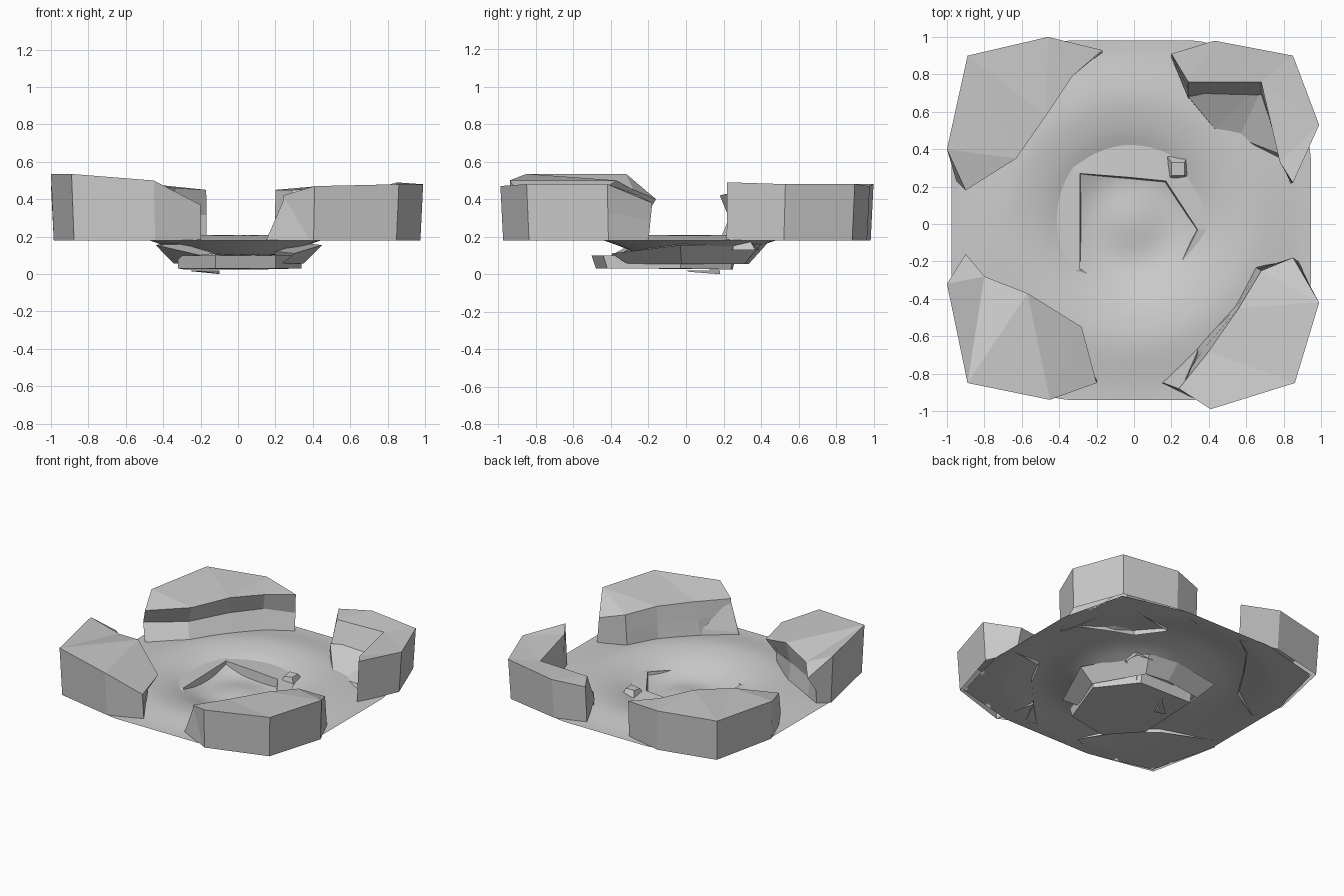
import bpy, bmesh, math
from mathutils import Vector


def finish(name, bm, smooth=False):
    bmesh.ops.recalc_face_normals(bm, faces=bm.faces)
    me = bpy.data.meshes.new(name)
    bm.to_mesh(me)
    bm.free()
    ob = bpy.data.objects.new(name, me)
    bpy.context.collection.objects.link(ob)
    for p in me.polygons:
        p.use_smooth = smooth
    return ob


def loft(name, rings, closed=True, cap_last=True):
    """Skin matching rings of points with flat faces, optionally capping the end."""
    bm = bmesh.new()
    vs = [[bm.verts.new(p) for p in r] for r in rings]
    n = len(rings[0])
    for a, b in zip(vs, vs[1:]):
        for i in range(n if closed else n - 1):
            j = (i + 1) % n
            bm.faces.new((a[i], a[j], b[j], b[i]))
    if cap_last:
        bm.faces.new(vs[-1])
    bmesh.ops.triangulate(bm, faces=[f for f in bm.faces if len(f.verts) > 4])
    return finish(name, bm)


def rock(name, outer, inner, foot, undercut):
    """Corner boulder: near-vertical outside, inner side running down to foot points."""
    top = [Vector(p) for p in outer + inner]
    base = [Vector((x * 0.985, y * 0.985, 0.18)) for x, y, z in outer]
    base += [Vector(p) for p in foot]
    sx, sy = math.copysign(1, outer[1][0]), math.copysign(1, outer[1][1])
    mid = []
    for i, (t, b) in enumerate(zip(top, base)):
        m = t.lerp(b, 0.5)
        if i >= len(outer):
            m += Vector((sx, sy, 0)) * undercut
        mid.append(m)
    loft(name, [base, mid, top])


def smoothstep(a, b, v):
    t = min(max((v - a) / (b - a), 0), 1)
    return t * t * (3 - 2 * t)


# Ground sheet: square with bevelled corners and a shallow bowl in the middle
bm = bmesh.new()
bmesh.ops.create_grid(bm, x_segments=40, y_segments=40, size=0.96)
for v in bm.verts:
    x, y = v.co.x, v.co.y
    a, b = abs(x), abs(y)
    k = max(1, max(a + 0.25 * b, b + 0.25 * a) / 1.05)
    x, y = x / k, y / k
    r = math.hypot(x, y)
    z = 0.18 - 0.08 * (1 - smoothstep(0.2, 0.5, r)) + 0.02 * (1 - smoothstep(0, 0.2, r))
    z += 0.03 * smoothstep(0.4, 0.65, r) * (1 - smoothstep(0.65, 0.95, r))
    v.co = (x - 0.015, y + 0.02, z)
finish("ground", bm, True)

# Four corner boulders
rock("back_left_rock",
     [(-1.0, 0.40, 0.47), (-0.89, 0.90, 0.48), (-0.46, 1.0, 0.48), (-0.17, 0.93, 0.45)],
     [(-0.33, 0.79, 0.46), (-0.47, 0.58, 0.48), (-0.63, 0.35, 0.45), (-0.90, 0.18, 0.42)],
     [(-0.33, 0.80, 0.18), (-0.47, 0.60, 0.18), (-0.64, 0.33, 0.18), (-0.90, 0.18, 0.18)], 0.05)
rock("front_left_rock",
     [(-0.20, -0.85, 0.37), (-0.45, -0.94, 0.50), (-0.89, -0.85, 0.535), (-1.0, -0.32, 0.535)],
     [(-0.90, -0.16, 0.40), (-0.80, -0.28, 0.45), (-0.57, -0.37, 0.50), (-0.28, -0.55, 0.38)],
     [(-0.91, -0.25, 0.18), (-0.80, -0.30, 0.18), (-0.57, -0.40, 0.18), (-0.34, -0.60, 0.18)], 0.02)
rock("front_right_rock",
     [(0.99, -0.42, 0.48), (0.86, -0.85, 0.48), (0.41, -0.99, 0.47), (0.24, -0.88, 0.42)],
     [(0.40, -0.68, 0.43), (0.56, -0.45, 0.44), (0.68, -0.25, 0.42), (0.85, -0.18, 0.38)],
     [(0.34, -0.66, 0.18), (0.54, -0.44, 0.18), (0.65, -0.23, 0.18), (0.88, -0.20, 0.18)], 0.0)
# Toe of the front right boulder
loft("front_right_toe",
     [[(0.15, -0.85, 0.18), (0.40, -0.97, 0.18), (0.34, -0.66, 0.18)],
      [(0.16, -0.85, 0.20), (0.25, -0.885, 0.41), (0.34, -0.68, 0.24)]])
rock("back_right_rock",
     [(0.20, 0.91, 0.45), (0.43, 0.98, 0.47), (0.85, 0.90, 0.48), (0.99, 0.53, 0.48),
      (0.85, 0.22, 0.49)],
     [(0.78, 0.33, 0.47), (0.68, 0.76, 0.46), (0.29, 0.76, 0.45)],
     [(0.80, 0.32, 0.18), (0.68, 0.67, 0.26), (0.29, 0.67, 0.24)], 0.0)
# Low sloping ledge at the inside of the back right boulder
loft("back_right_ledge",
     [[(0.28, 0.69, 0.18), (0.42, 0.50, 0.18), (0.56, 0.45, 0.18), (0.80, 0.34, 0.18), (0.72, 0.78, 0.18)],
      [(0.29, 0.68, 0.30), (0.43, 0.51, 0.21), (0.56, 0.46, 0.19), (0.79, 0.37, 0.23), (0.70, 0.76, 0.34)]])

# Sunken slab: underside, rim plate and inner wall, then the floor under the bowl
rim = [(-0.20, -0.40, 0.10), (-0.44, -0.30, 0.155), (-0.41, 0.37, 0.16),
       (-0.03, 0.43, 0.16), (0.20, 0.40, 0.16), (0.45, -0.03, 0.155), (0.30, -0.40, 0.11)]
lip = [(-0.12, -0.35, 0.11), (-0.29, -0.24, 0.16), (-0.29, 0.27, 0.17),
       (-0.03, 0.25, 0.17), (0.17, 0.23, 0.17), (0.34, -0.03, 0.165), (0.20, -0.31, 0.12)]
under = [(x * 0.78, y * 0.78, 0.055) for x, y, z in rim]
waist = [(x * 0.95, y * 0.95, 0.05) for x, y, z in lip]
loft("pit_wall", [under, rim, lip, waist], closed=False, cap_last=False)
floor = [(-0.12, -0.48, 0.03), (-0.32, -0.26, 0.03), (-0.29, 0.25, 0.025),
         (0.14, 0.24, 0.025), (0.34, -0.03, 0.03), (0.20, -0.42, 0.03)]
loft("pit_floor", [[(x, y * 1.05, 0.10) for x, y, z in floor], floor])
loft("floor_shard", [[(-0.25, 0.02, 0.02), (-0.10, 0.18, 0.02), (-0.18, 0.0, 0.02)],
                     [(-0.25, 0.04, 0.015), (-0.10, 0.18, 0.0), (-0.18, 0.02, 0.012)]])

# Small loose stone beside the pit
loft("small_stone",
     [[(0.18, 0.23, 0.13), (0.29, 0.25, 0.13), (0.29, 0.37, 0.13), (0.16, 0.39, 0.13)],
      [(0.20, 0.26, 0.19), (0.27, 0.26, 0.20), (0.27, 0.33, 0.20), (0.20, 0.33, 0.20)]])
